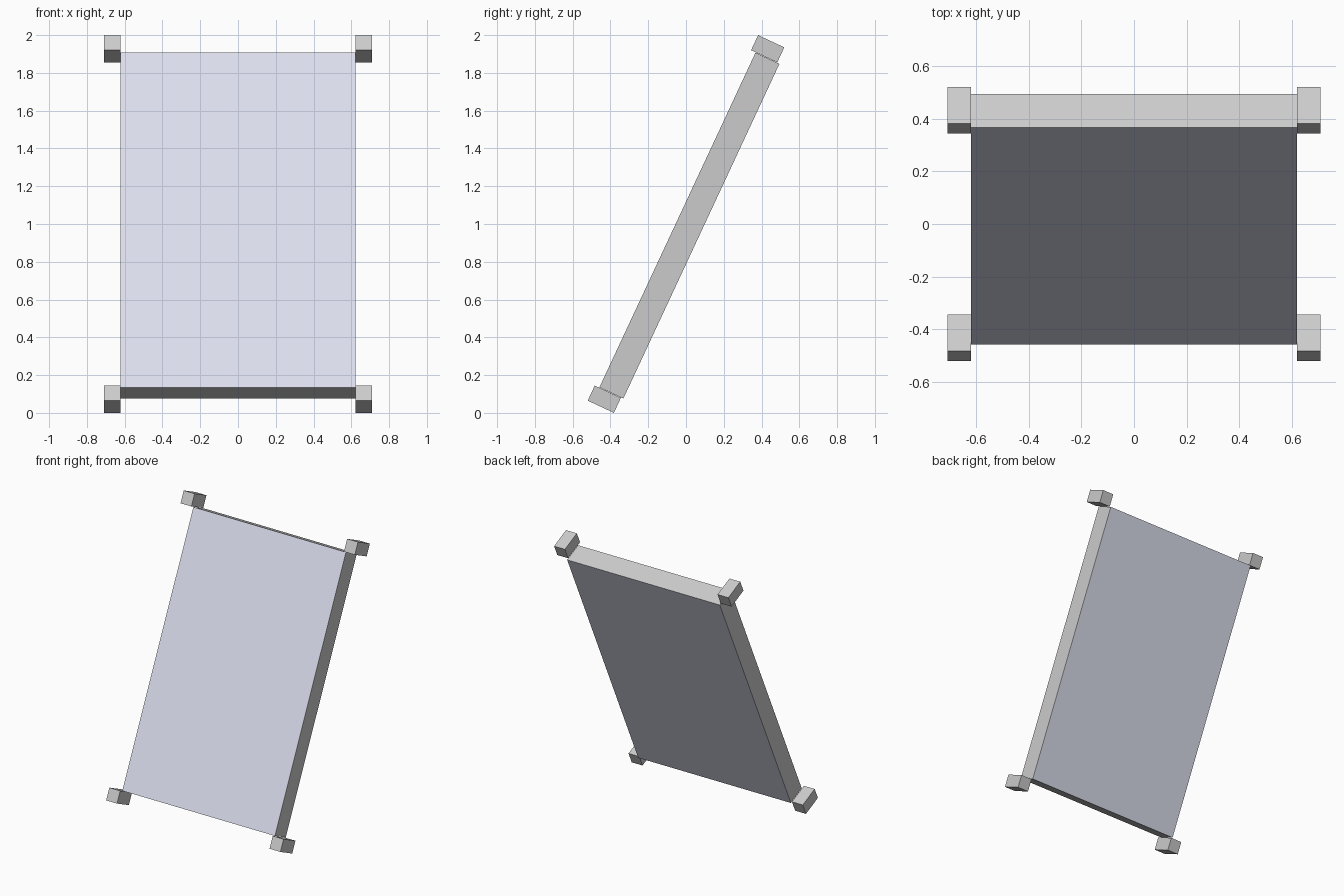
import bpy, math
from mathutils import Matrix

if "Cube" in bpy.data.objects:
    bpy.data.objects.remove(bpy.data.objects["Cube"])

# The whole model leans back 25 degrees about its centre
LEAN = Matrix.Translation((0, 0, 1)) @ Matrix.Rotation(math.radians(-25), 4, 'X')


def box(name, center, size):
    bpy.ops.mesh.primitive_cube_add(size=1)
    ob = bpy.context.object
    ob.name = name
    ob.data.transform(LEAN @ Matrix.Translation(center) @ Matrix.Diagonal((*size, 1)))
    return ob


# Flat panel, set slightly behind the middle of the corner blocks
panel = box("panel", (0, 0.02, 0), (1.242, 0.14, 1.955))

# Bluish tint on the large front and back faces, grey edges
edge = bpy.data.materials.new("panel_edge")
edge.diffuse_color = (0.8, 0.8, 0.8, 1)
edge.use_nodes = True
edge.node_tree.nodes["Principled BSDF"].inputs["Base Color"].default_value = edge.diffuse_color
tint = bpy.data.materials.new("panel_face")
tint.diffuse_color = (0.71, 0.73, 0.85, 1)
tint.use_nodes = True
tint.node_tree.nodes["Principled BSDF"].inputs["Base Color"].default_value = tint.diffuse_color
panel.data.materials.append(edge)
panel.data.materials.append(tint)
for f in sorted(panel.data.polygons, key=lambda p: -p.area)[:2]:
    f.material_index = 1

# Four corner blocks just outside the panel corners
for sx, nx in ((-1, "left"), (1, "right")):
    for sz, nz in ((-1, "bottom"), (1, "top")):
        box(f"{nz}_{nx}_corner_block", (sx * 0.665, 0, sz * 1.0235), (0.088, 0.153, 0.088))
